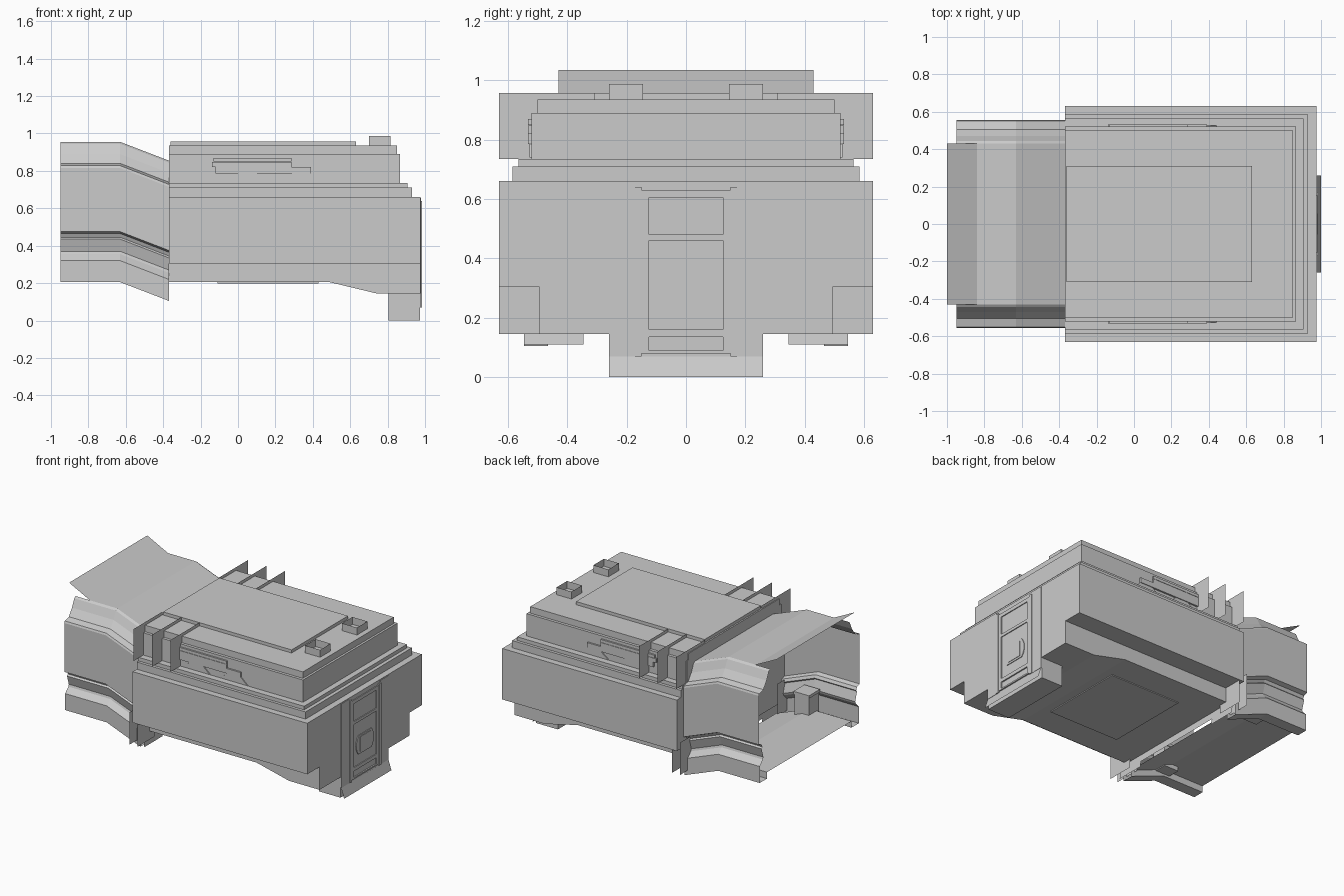
import bpy, bmesh, math

if "Cube" in bpy.data.objects:
    bpy.data.objects.remove(bpy.data.objects["Cube"])


def mesh_obj(name, verts, faces, solid=True):
    me = bpy.data.meshes.new(name)
    me.from_pydata(verts, [], faces)
    if solid:
        bm = bmesh.new()
        bm.from_mesh(me)
        bmesh.ops.recalc_face_normals(bm, faces=bm.faces)
        bm.to_mesh(me)
        bm.free()
    ob = bpy.data.objects.new(name, me)
    bpy.context.collection.objects.link(ob)
    return ob


def prism(name, prof, y0, y1, open_top=False):
    """Extrude an x-z outline between two y values."""
    n = len(prof)
    v = [(x, y0, z) for x, z in prof] + [(x, y1, z) for x, z in prof]
    f = [tuple(range(n)), tuple(range(n, 2 * n))]
    f += [(i, (i + 1) % n, n + (i + 1) % n, n + i) for i in range(n)]
    ob = mesh_obj(name, v, f)
    if open_top:
        bm = bmesh.new()
        bm.from_mesh(ob.data)
        top = [f for f in bm.faces if f.normal.z > 0.9]
        bmesh.ops.delete(bm, geom=top, context='FACES')
        bm.to_mesh(ob.data)
        bm.free()
    return ob


def box(name, x0, x1, y0, y1, z0, z1, open_top=False):
    return prism(name, [(x0, z0), (x1, z0), (x1, z1), (x0, z1)], y0, y1, open_top)


def sweep(name, path, prof):
    """Sheet: carry a y-z profile along (x, z shift) stations."""
    n = len(prof)
    v = [(x, y, z + dz) for x, dz in path for y, z in prof]
    f = [(k * n + i, k * n + i + 1, (k + 1) * n + i + 1, (k + 1) * n + i)
         for k in range(len(path) - 1) for i in range(n - 1)]
    return mesh_obj(name, v, f, False)


# body shell: stacked rectangles (x start, x end, half width, z) with a roof panel on top
rings = [(-0.37, 0.975, 0.495, 0.305), (-0.37, 0.975, 0.63, 0.305), (-0.37, 0.975, 0.63, 0.66),
         (-0.37, 0.93, 0.585, 0.66), (-0.37, 0.93, 0.585, 0.71), (-0.37, 0.905, 0.565, 0.71),
         (-0.37, 0.905, 0.565, 0.735), (-0.37, 0.865, 0.52, 0.735), (-0.37, 0.865, 0.52, 0.89),
         (-0.37, 0.85, 0.5, 0.89), (-0.37, 0.85, 0.5, 0.935), (-0.36, 0.63, 0.31, 0.935),
         (-0.36, 0.63, 0.31, 0.957)]
verts, faces = [], []
for k, (x0, x1, w, z) in enumerate(rings):
    verts += [(x0, -w, z), (x1, -w, z), (x1, w, z), (x0, w, z)]
    if k:
        p = rings[k - 1]
        for i in range(4):
            flat = p[3] == z and ((i == 3 and p[0] == x0) or (i == 1 and p[1] == x1))
            if not flat:
                a, b = 4 * (k - 1), 4 * k
                j = (i + 1) % 4
                faces.append((a + i, a + j, b + j, b + i))
faces.append(tuple(range(4 * len(rings) - 4, 4 * len(rings))))
mesh_obj("main_body", verts, faces, False)

# lower hull and floor plate
prism("lower_hull", [(-0.37, 0.205), (0.49, 0.205), (0.74, 0.145), (0.975, 0.145),
                     (0.975, 0.305), (-0.37, 0.305)], -0.495, 0.495, True)
box("floor_plate", -0.11, 0.43, -0.3, 0.3, 0.199, 0.206, True)

# rear hood, lowered where it meets the body
path = [(-0.95, 0.0), (-0.63, 0.0), (-0.37, -0.1)]
side = [(0.43, 0.955), (0.445, 0.945), (0.47, 0.89), (0.505, 0.84), (0.55, 0.828),
        (0.555, 0.815), (0.555, 0.475), (0.525, 0.465), (0.515, 0.445), (0.525, 0.435),
        (0.505, 0.37), (0.51, 0.355), (0.545, 0.32), (0.545, 0.205), (0.465, 0.205),
        (0.465, 0.25)]
sweep("hood_side_right", path, [(-y, z) for y, z in side])
sweep("hood_side_left", path, side[::-1])
sweep("hood_roof", [(-0.84, 0.0)] + path[1:], [(0.43, 0.955), (-0.43, 0.955)])
sweep("hood_floor", path, [(-0.465, 0.25), (0.465, 0.25)])
sweep("hood_flap", [(-0.84, 0.0), (-1.0, 0.08)], [(0.43, 0.955), (-0.43, 0.955)])
sweep("joint_flange", [(-0.37, 0.13), (-0.345, 0.0)], [(-0.44, 0.15), (0.44, 0.15)])

for s in (1, -1):
    # equipment inside the hood
    box("inner_box", -0.68, -0.57, s * 0.38, s * 0.49, 0.22, 0.37)
    box("inner_box_cap", -0.685, -0.565, s * 0.375, s * 0.495, 0.37, 0.39)
    # thin upright plates beside the roof
    for x in (-0.365, -0.22, -0.08):
        y0, y1 = s * 0.31, s * 0.63
        mesh_obj("upright_plate", [(x, y0, 0.92), (x, s * 0.51, 0.735), (x, y1, 0.735),
                                   (x, y1, 0.957), (x, y0, 0.957)], [(0, 1, 2, 3, 4)])
    # plates below the joint
    for x in (-0.395, -0.335):
        mesh_obj("lower_plate", [(x, s * 0.44, 0.145), (x, s * 0.63, 0.145),
                                 (x, s * 0.63, 0.37), (x, s * 0.44, 0.37)], [(0, 1, 2, 3)])
    sweep("joint_tab", [(-0.37, 0.19), (-0.34, 0.0)], [(s * 0.345, 0.11), (s * 0.545, 0.11)])
    # open roof boxes
    box("roof_box", 0.7, 0.815, s * 0.145, s * 0.26, 0.936, 0.987, True)
    # side rails
    for x0, x1, z0, z1 in ((-0.13, 0.285, 0.85, 0.87), (-0.14, 0.285, 0.82, 0.848),
                           (-0.12, 0.39, 0.785, 0.82)):
        box("side_rail", x0, x1, s * 0.515, s * 0.532, z0, z1)
    for x in (0.05, 0.34):
        prism("rail_foot", [(x - 0.11, 0.74), (x + 0.1, 0.74), (x + 0.05, 0.785),
                            (x - 0.05, 0.785)], s * 0.515, s * 0.527)

# end ladder: base block, flared lip, frame and rungs
box("ladder_base", 0.805, 0.972, -0.26, 0.26, 0.0, 0.15, True)
sweep("ladder_lip", [(0.977, 0.07), (1.0, 0.0)], [(0.26, 0.0), (-0.26, 0.0)])
for s in (1, -1):
    box("outer_rail", 0.97, 0.979, s * 0.172, s * 0.26, 0.07, 0.655)
    box("ladder_rail", 0.97, 0.984, s * 0.15, s * 0.172, 0.07, 0.64)
    box("inner_rail", 0.97, 0.981, s * 0.125, s * 0.15, 0.08, 0.63)
for z0, z1 in ((0.08, 0.09), (0.135, 0.16), (0.46, 0.48), (0.605, 0.63)):
    box("rung", 0.97, 0.981, -0.15, 0.15, z0, z1)

# round hatch clipped flat above and below
pts = []
for base in (0, 180):
    for d in (-42, -28, -14, 0, 14, 28, 42):
        a = math.radians(base + d)
        pts.append((0.097 * math.cos(a), 0.297 + 0.097 * math.sin(a)))
n = len(pts)
mesh_obj("hatch", [(0.97, y, z) for y, z in pts] + [(0.98, y, z) for y, z in pts],
         [tuple(range(n)), tuple(range(n, 2 * n))] +
         [(i, (i + 1) % n, n + (i + 1) % n, n + i) for i in range(n)])
box("hatch_block", 0.975, 0.983, -0.056, 0.056, 0.245, 0.35)
